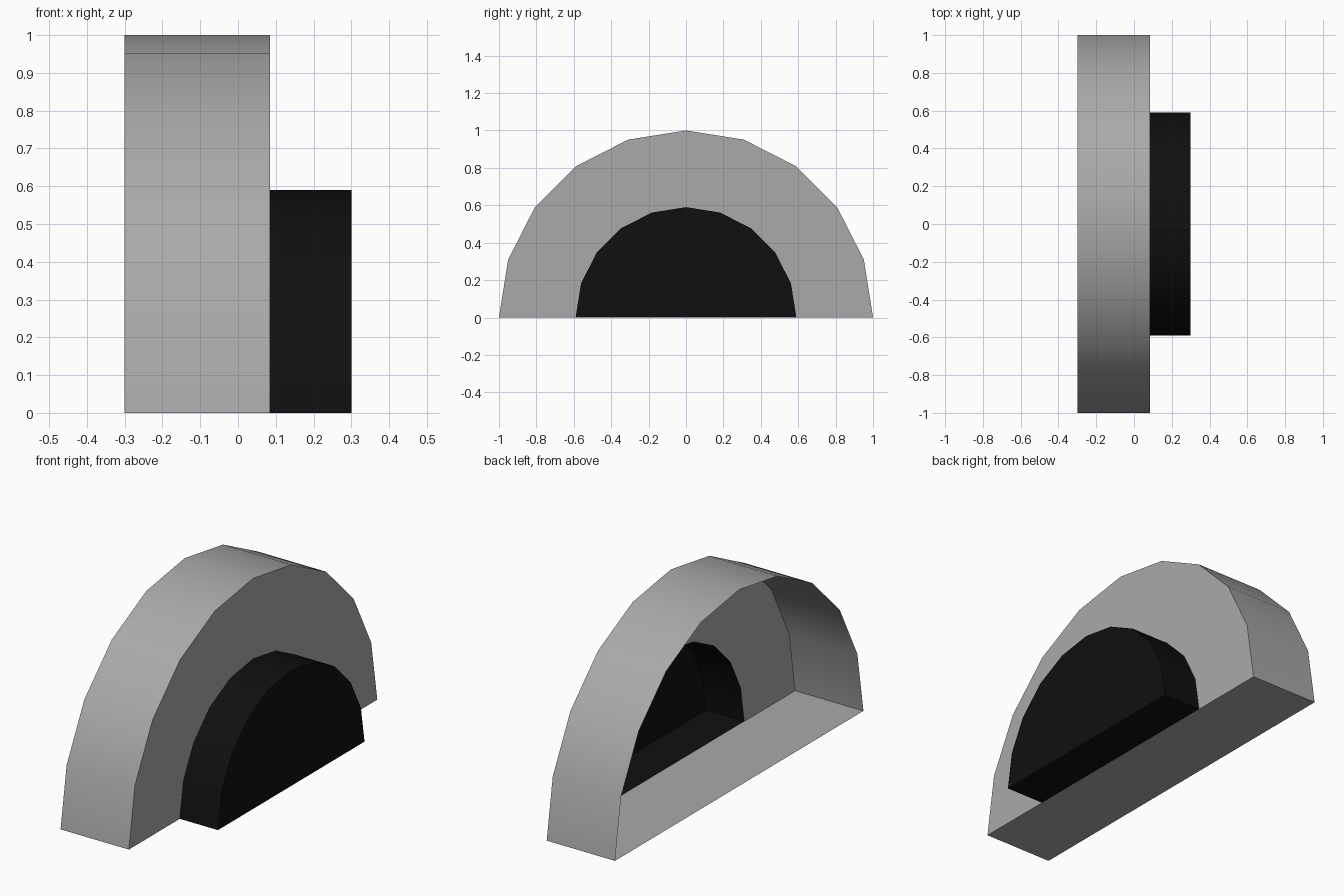
import bpy
import bmesh
from math import cos, sin, pi, radians

if "Cube" in bpy.data.objects:
    bpy.data.objects.remove(bpy.data.objects["Cube"])

SEGMENTS = 10
BODY_R, BOSS_R = 1.0, 0.59
BACK_X, STEP_X, END_X = -0.3, 0.085, 0.3


def material(name, value):
    mat = bpy.data.materials.new(name)
    mat.use_nodes = True
    colour = (value, value, value, 1)
    mat.diffuse_color = colour
    mat.node_tree.nodes["Principled BSDF"].inputs["Base Color"].default_value = colour
    return mat


def half_ring(bm, radius, x):
    """Half-circle of vertices, standing on the ground and facing x."""
    angles = [pi * i / SEGMENTS for i in range(SEGMENTS + 1)]
    return [bm.verts.new((x, radius * cos(a), radius * sin(a))) for a in angles]


def half_tube(bm, radius, x0, x1):
    """Arched wall closed by a flat floor; returns the ring at x1."""
    a, b = half_ring(bm, radius, x0), half_ring(bm, radius, x1)
    for i in range(len(a)):
        j = (i + 1) % len(a)
        bm.faces.new((a[i], a[j], b[j], b[i]))
    return b


def finish(bm, name, mat):
    mesh = bpy.data.meshes.new(name)
    bm.to_mesh(mesh)
    bm.free()
    obj = bpy.data.objects.new(name, mesh)
    bpy.context.collection.objects.link(obj)
    mesh.materials.append(mat)
    bpy.ops.object.select_all(action="DESELECT")
    obj.select_set(True)
    bpy.context.view_layer.objects.active = obj
    bpy.ops.object.shade_smooth_by_angle(angle=radians(30))


# Grey arched shell, open at one end, with a half-ring wall at the other
bm = bmesh.new()
outer = half_tube(bm, BODY_R, BACK_X, STEP_X)
inner = half_ring(bm, BOSS_R, STEP_X)
for i in range(SEGMENTS):
    bm.faces.new((inner[i], outer[i], outer[i + 1], inner[i + 1]))
finish(bm, "arched_shell", material("mid grey", 0.4))

# Hollow black boss, capped at its outer end
bm = bmesh.new()
bm.faces.new(half_tube(bm, BOSS_R, STEP_X, END_X))
finish(bm, "half_round_boss", material("black", 0.005))
